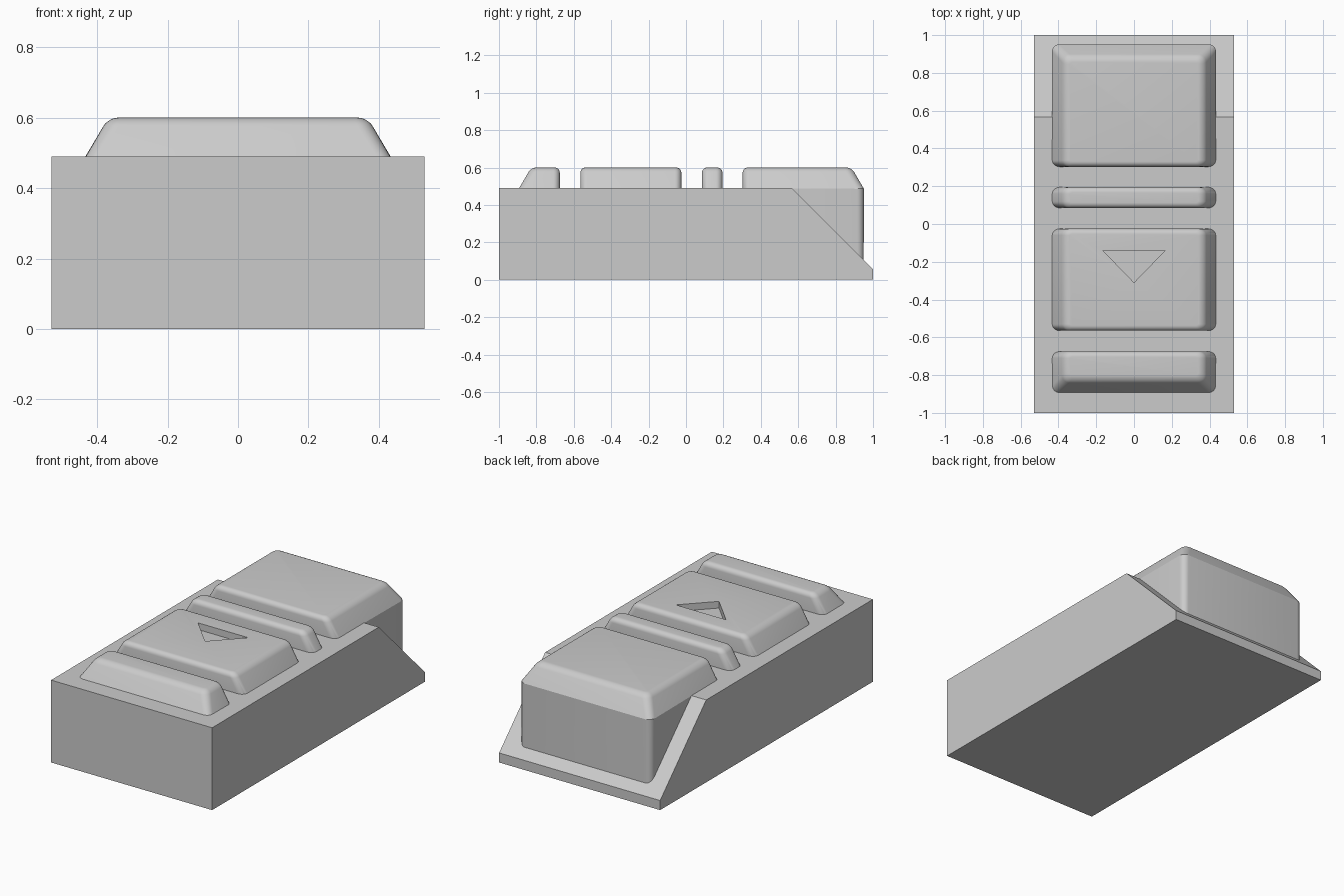
import bpy
import bmesh
from math import radians

cube = bpy.data.objects.get("Cube")
if cube:
    bpy.data.objects.remove(cube, do_unlink=True)

DECK, TOP = 0.49, 0.6      # deck height and pad height
TAPER = 0.065              # inset of a sloped pad side

grey = bpy.data.materials.new("plain_grey")
grey.use_nodes = True
colour = (0.6, 0.6, 0.6, 1)
grey.diffuse_color = colour
grey.node_tree.nodes["Principled BSDF"].inputs["Base Color"].default_value = colour


def finish(bm, name):
    bmesh.ops.recalc_face_normals(bm, faces=bm.faces)
    mesh = bpy.data.meshes.new(name)
    bm.to_mesh(mesh)
    bm.free()
    mesh.materials.append(grey)
    obj = bpy.data.objects.new(name, mesh)
    bpy.context.collection.objects.link(obj)
    return obj


def activate(obj):
    bpy.ops.object.select_all(action='DESELECT')
    obj.select_set(True)
    bpy.context.view_layer.objects.active = obj


def prism(name, points, direction):
    """Extrude a flat outline into a solid."""
    bm = bmesh.new()
    face = bm.faces.new([bm.verts.new(p) for p in points])
    out = bmesh.ops.extrude_face_region(bm, geom=[face], use_keep_orig=True)
    moved = [v for v in out["geom"] if isinstance(v, bmesh.types.BMVert)]
    bmesh.ops.translate(bm, verts=moved, vec=direction)
    return finish(bm, name)


def pad(name, front, back, front_in=0, back_in=0, bottom=DECK - 0.04):
    """Rounded pad with sloped left and right sides, standing in the body."""
    bm = bmesh.new()
    rings = []
    for z, s in ((bottom, 0), (DECK, 0), (TOP, 1)):
        x = 0.433 - TAPER * s
        y0, y1 = front + front_in * s, back - back_in * s
        rings.append([bm.verts.new(p) for p in
                      ((-x, y0, z), (x, y0, z), (x, y1, z), (-x, y1, z))])
    bm.faces.new(rings[0][::-1])
    bm.faces.new(rings[-1])
    for low, high in zip(rings, rings[1:]):
        for i in range(4):
            j = (i + 1) % 4
            bm.faces.new((low[i], low[j], high[j], high[i]))
    # Round the upright corners, then the rim of the top
    upright = [e for e in bm.edges
               if abs(e.verts[0].co.z - e.verts[1].co.z) > 0.01]
    bmesh.ops.bevel(bm, geom=upright, offset=0.035, segments=6,
                    profile=0.5, affect='EDGES')
    rim = [e for e in bm.edges if all(v.co.z > TOP - 0.001 for v in e.verts)]
    bmesh.ops.bevel(bm, geom=rim, offset=0.028, segments=6,
                    profile=0.5, affect='EDGES', clamp_overlap=True)
    obj = finish(bm, name)
    activate(obj)
    bpy.ops.object.shade_smooth_by_angle(angle=radians(28))
    return obj


# Body: side profile with a sloped back
profile = [(-1, 0), (1, 0), (1, 0.057), (0.567, DECK), (-1, DECK)]
prism("body", [(-0.53, y, z) for y, z in profile], (1.06, 0, 0))

# Raised pads from front to back
pad("front_pad", -0.893, -0.675, front_in=TAPER)
middle = pad("middle_pad", -0.565, -0.025)
pad("narrow_pad", 0.085, 0.195)
pad("rear_block", 0.303, 0.95, back_in=TAPER, bottom=0.06)

# Triangular recess in the middle pad
arrow = [(-0.165, -0.14), (0.165, -0.14), (0, -0.31)]
cutter = prism("arrow_cutter", [(x, y, TOP - 0.04) for x, y in arrow], (0, 0, 0.1))
cutter.hide_render = True
cut = middle.modifiers.new("arrow_recess", 'BOOLEAN')
cut.operation, cut.solver, cut.object = 'DIFFERENCE', 'EXACT', cutter
activate(middle)
while middle.modifiers[0] != cut:
    bpy.ops.object.modifier_move_up(modifier=cut.name)
bpy.ops.object.modifier_apply(modifier=cut.name)
bpy.data.objects.remove(cutter, do_unlink=True)
